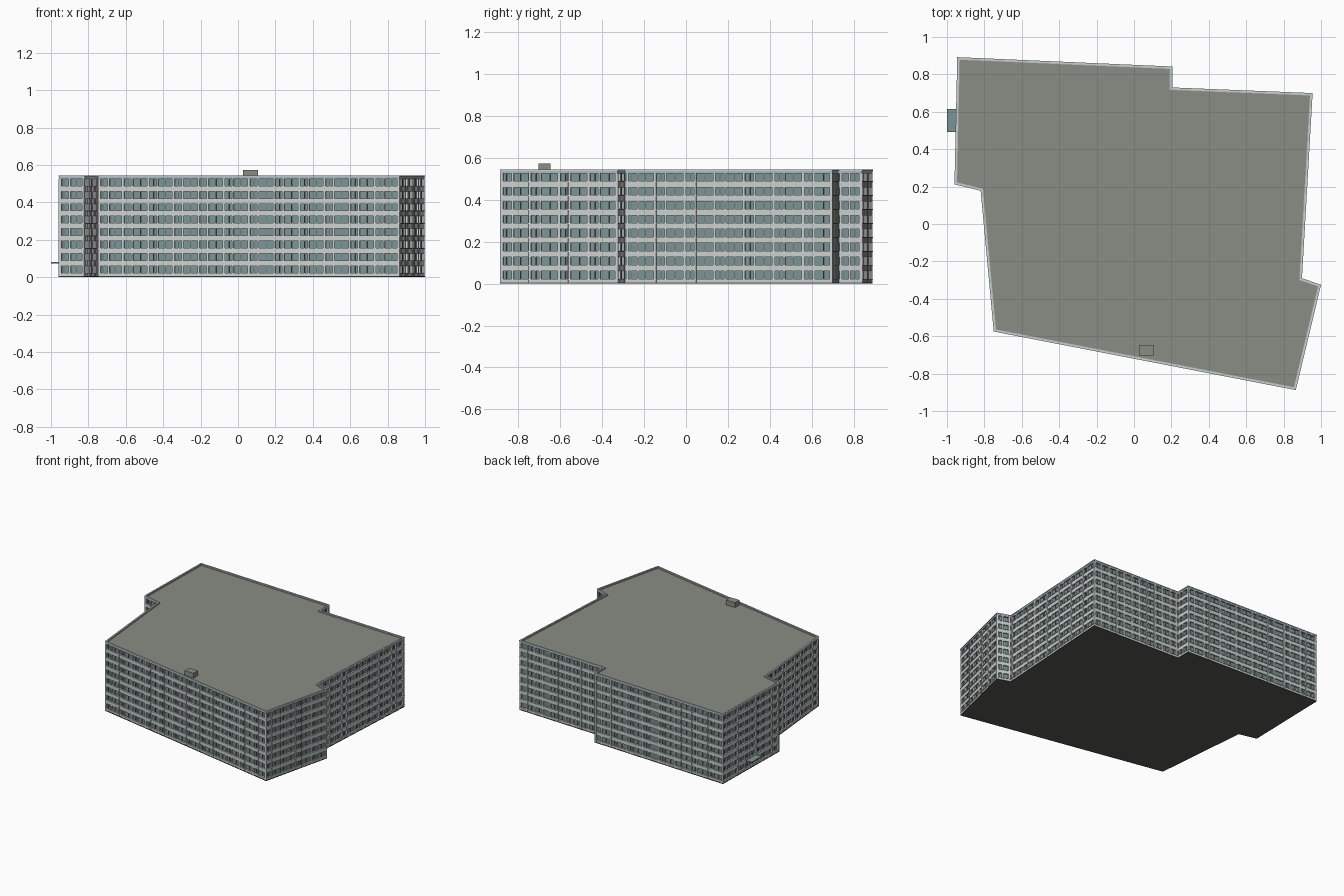
import bpy, bmesh
from mathutils import Vector

if "Cube" in bpy.data.objects:
    bpy.data.objects.remove(bpy.data.objects["Cube"])

# Footprint, counter-clockwise from the front left corner
OUT = [Vector(p) for p in [(-0.75, -0.575), (0.865, -0.888), (1.0, -0.325), (0.898, -0.29),
       (0.955, 0.70), (0.205, 0.73), (0.205, 0.842), (-0.945, 0.892), (-0.96, 0.212), (-0.82, 0.178)]]
N = len(OUT)
FLOORS, PITCH = 8, 0.0665
WIN_LO, WIN_HI = 0.022, 0.060
TOP, ROOF = 0.545, 0.534
DEPTH = 0.014


def material(name, rgb):
    m = bpy.data.materials.new(name)
    m.diffuse_color = (*rgb, 1)
    m.use_nodes = True
    m.node_tree.nodes["Principled BSDF"].inputs["Base Color"].default_value = m.diffuse_color
    return m


WALL = material("pale_wall", (0.60, 0.64, 0.62))
GLASS = material("glass", (0.20, 0.29, 0.30))
TRIM = material("dark_trim", (0.14, 0.15, 0.15))
CORNICE = material("blue_cornice", (0.40, 0.48, 0.53))
ROOFM = material("roof_felt", (0.25, 0.27, 0.235))
BASE = material("base", (0.10, 0.095, 0.09))


def inset(d):
    """Footprint moved inwards by d with mitred corners."""
    pts = []
    for i in range(N):
        a = (OUT[i] - OUT[i - 1]).normalized()
        b = (OUT[(i + 1) % N] - OUT[i]).normalized()
        n1, n2 = Vector((-a.y, a.x)), Vector((-b.y, b.x))
        pts.append(OUT[i] + (n1 + n2) / (1 + n1.dot(n2)) * d)
    return pts


def finish(bm, name, mat):
    bmesh.ops.recalc_face_normals(bm, faces=bm.faces)
    me = bpy.data.meshes.new(name)
    bm.to_mesh(me)
    bm.free()
    me.materials.append(mat)
    ob = bpy.data.objects.new(name, me)
    bpy.context.collection.objects.link(ob)


def add_ring(bm, d0, d1, z0, z1):
    """Closed band following the footprint between two insets."""
    a, b = inset(d0), inset(d1)
    loops = [[bm.verts.new((*p, z)) for p in pts]
             for pts, z in ((a, z0), (a, z1), (b, z1), (b, z0))]
    for k in range(4):
        l, m = loops[k], loops[(k + 1) % 4]
        for i in range(N):
            j = (i + 1) % N
            bm.faces.new((l[i], l[j], m[j], m[i]))


def add_prism(bm, pts, z0, z1):
    lo = [bm.verts.new((*p, z0)) for p in pts]
    hi = [bm.verts.new((*p, z1)) for p in pts]
    n = len(pts)
    bm.faces.new(lo[::-1])
    bm.faces.new(hi)
    for i in range(n):
        bm.faces.new((lo[i], lo[(i + 1) % n], hi[(i + 1) % n], hi[i]))


def add_pier(bm, i, s, w, d0, d1, z0, z1):
    """Upright on wall i, centred s along it, between depths d0 and d1."""
    p, q = OUT[i], OUT[(i + 1) % N]
    t = (q - p).normalized()
    n = Vector((-t.y, t.x))
    c = p + t * s
    h = t * w / 2
    add_prism(bm, [c - h + n * d0, c + h + n * d0, c + h + n * d1, c - h + n * d1], z0, z1)


def prism(name, mat, pts, z0, z1):
    bm = bmesh.new()
    add_prism(bm, pts, z0, z1)
    finish(bm, name, mat)


def box(name, mat, x0, x1, y0, y1, z0, z1):
    prism(name, mat, [(x0, y0), (x1, y0), (x1, y1), (x0, y1)], z0, z1)


# Solid body: base slab, glazed core, roof deck
prism("base_slab", BASE, inset(0.001), 0, 0.006)
prism("glazed_core", GLASS, inset(DEPTH - 0.002), 0.006, 0.525)
prism("roof_deck", ROOFM, inset(0.008), 0.525, ROOF)

# Spandrel bands between the window rows, with projecting sills
bands, sills = bmesh.new(), bmesh.new()
for k in range(FLOORS):
    z = k * PITCH
    add_ring(bands, 0.003, DEPTH, max(z - PITCH + WIN_HI, 0.006), z + WIN_LO)
    add_ring(sills, 0.0, DEPTH, z + WIN_LO - 0.003, z + WIN_LO + 0.001)
finish(bands, "spandrel_bands", WALL)
finish(sills, "window_sills", WALL)

# Cornice and parapet coping
bm = bmesh.new()
add_ring(bm, 0.002, DEPTH, (FLOORS - 1) * PITCH + WIN_HI, 0.538)
finish(bm, "cornice", CORNICE)
bm = bmesh.new()
add_ring(bm, 0.0, 0.011, 0.538, TOP)
finish(bm, "parapet_coping", WALL)

# Piers between wide and narrow windows, and thin window frames
piers, frames = bmesh.new(), bmesh.new()
H = (FLOORS - 1) * PITCH + WIN_HI
for i in range(N):
    length = (OUT[(i + 1) % N] - OUT[i]).length
    pitch = 0.07 if i == 4 else 0.136
    bays = max(1, round(length / pitch))
    step = length / bays
    for b in range(bays + 1):
        s = b * step
        s = min(max(s, 0.009), length - 0.009)
        add_pier(piers, i, s, 0.013, 0.001, DEPTH, 0.006, H)
        if b == bays:
            continue
        if i != 4 and step > 0.09:
            add_pier(piers, i, s + step * 0.36, 0.010, 0.002, DEPTH, 0.006, H)
        for f in ((0.5,) if i == 4 else (0.2, 0.68)):
            for k in range(FLOORS):
                z = k * PITCH
                add_pier(frames, i, b * step + f * step, 0.004, 0.007, DEPTH,
                         z + WIN_LO, z + WIN_HI)
finish(piers, "wall_piers", WALL)
finish(frames, "window_frames", TRIM)

# Downpipes on the right front wall
bm = bmesh.new()
for s in (0.14, 0.335):
    add_pier(bm, 1, s, 0.006, 0.0, 0.006, 0.006, 0.53)
finish(bm, "downpipes", TRIM)

# Rooftop plant box and entrance canopy on the left side
box("roof_plant_box", ROOFM, 0.028, 0.108, -0.703, -0.647, ROOF - 0.002, 0.572)
box("entrance_canopy", GLASS, -1.0, -0.94, 0.492, 0.615, 0.074, 0.081)
